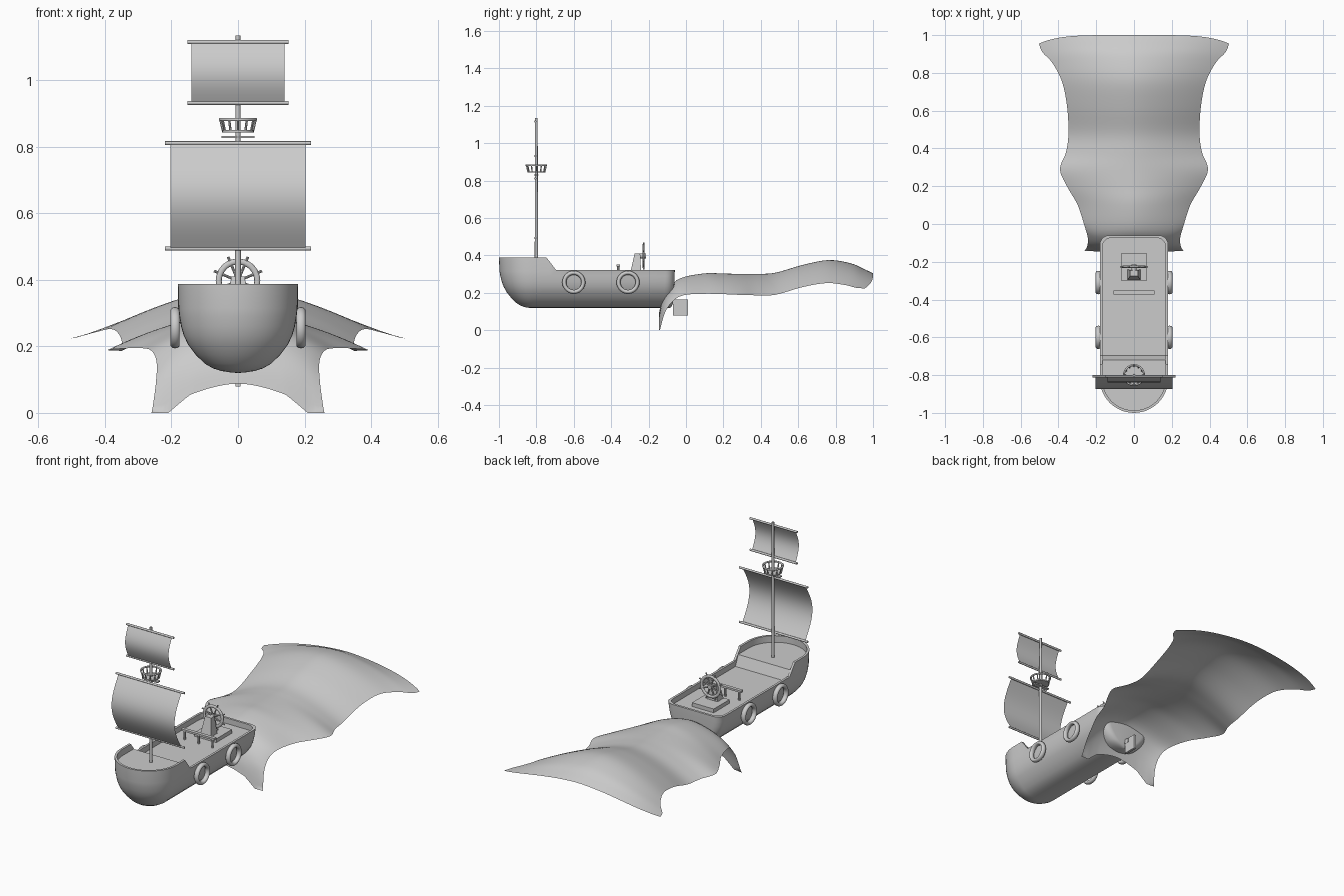
import bpy, bmesh, math
from mathutils import Vector

if "Cube" in bpy.data.objects:
    bpy.data.objects.remove(bpy.data.objects["Cube"])


def make(name, verts, faces, angle=40, mirror=False):
    me = bpy.data.meshes.new(name)
    me.from_pydata(verts, [], faces)
    bm = bmesh.new()
    bm.from_mesh(me)
    bmesh.ops.remove_doubles(bm, verts=bm.verts, dist=0.0003)
    bmesh.ops.recalc_face_normals(bm, faces=bm.faces)
    bm.to_mesh(me)
    bm.free()
    ob = bpy.data.objects.new(name, me)
    bpy.context.collection.objects.link(ob)
    if mirror:
        ob.modifiers.new("mirror", 'MIRROR')
    smooth(ob, angle)
    return ob


def smooth(ob, angle=40):
    bpy.ops.object.select_all(action='DESELECT')
    ob.select_set(True)
    bpy.context.view_layer.objects.active = ob
    bpy.ops.object.shade_smooth_by_angle(angle=math.radians(angle))


def grid(rows):
    n = len(rows[0])
    verts = [p for r in rows for p in r]
    faces = [(i*n+j, i*n+j+1, (i+1)*n+j+1, (i+1)*n+j)
             for i in range(len(rows)-1) for j in range(n-1)]
    return verts, faces


def rod(name, a, b, r, sides=12, r2=None):
    a, b = Vector(a), Vector(b)
    bpy.ops.mesh.primitive_cone_add(vertices=sides, radius1=r, radius2=r if r2 is None else r2,
                                    depth=(b-a).length, location=(a+b)/2)
    ob = bpy.context.object
    ob.name = name
    ob.rotation_euler = (b-a).to_track_quat('Z', 'Y').to_euler()
    smooth(ob)
    return ob


def ring(name, loc, R, r, rot=(0, 0, 0), scale=(1, 1, 1), seg=36):
    bpy.ops.mesh.primitive_torus_add(location=loc, rotation=rot, major_radius=R, minor_radius=r,
                                     major_segments=seg, minor_segments=10)
    ob = bpy.context.object
    ob.name = name
    ob.scale = scale
    smooth(ob, 60)
    return ob


def box(name, lo, hi):
    bpy.ops.mesh.primitive_cube_add(size=1, location=[(a+b)/2 for a, b in zip(lo, hi)])
    ob = bpy.context.object
    ob.name = name
    ob.scale = [b-a for a, b in zip(lo, hi)]
    return ob


def step(y, y0, z0, y1, z1):
    t = min(1, max(0, (y-y0)/(y1-y0)))
    return z0+(z1-z0)*t


def catmull(pts, sub):
    out = []
    for i in range(len(pts)-1):
        p0, p1, p2, p3 = (pts[max(0, min(len(pts)-1, k))] for k in (i-1, i, i+1, i+2))
        for s in range(sub):
            t = s/sub
            out.append([0.5*(2*b+(c-a)*t+(2*a-5*b+4*c-d)*t*t+(3*b-a-3*c+d)*t**3)
                        for a, b, c, d in zip(p0, p1, p2, p3)])
    return out+[list(pts[-1])]


# Hull levels: height, half width, bow y, stern y
levels = catmull([(0.12, 0.0, -0.84, -0.085), (0.126, 0.05, -0.87, -0.078), (0.148, 0.10, -0.91, -0.07),
                  (0.205, 0.15, -0.96, -0.065), (0.26, 0.171, -0.985, -0.062), (0.315, 0.179, -0.997, -0.06)], 2)


def outline(w, bow, stern):
    pts = []
    for k in range(13):
        a = math.pi/2*k/12
        pts.append((w*math.sin(a), -0.82+(bow+0.82)*math.cos(a)))
    pts += [(w, y) for y in (-0.77, -0.745, -0.72, -0.695, -0.5, -0.3)]
    r = min(0.05, w)
    for k in range(7):
        a = math.pi/2*k/6
        pts.append((w-r+r*math.cos(a), stern-0.05+0.05*math.sin(a)))
    return pts+[(0, stern)]


def rail(y): return step(y, -0.745, 0.388, -0.695, 0.322)
def deck(y): return step(y, -0.72, 0.35, -0.695, 0.29)


rows = [[(x, y, l[0]) for x, y in outline(*l[1:])] for l in levels]
rows.append([(x, y, rail(y)) for x, y in outline(0.181, -1.0, -0.06)])
inner = outline(0.168, -0.987, -0.073)
rows.append([(x, y, rail(y)) for x, y in inner])
rows.append([(x, y, deck(y)) for x, y in inner])
rows.append([(0, y, deck(y)) for x, y in inner])
make("hull", *grid(rows), mirror=True)

# Rudder
box("rudder", (-0.007, -0.07, 0.08), (0.007, 0.01, 0.165))
box("rudder_post", (-0.008, -0.09, 0.14), (0.008, -0.04, 0.165))

# Fender rings on both sides
for sx in (-1, 1):
    for y in (-0.6, -0.31):
        ring("fender_ring", (sx*0.189, y, 0.256), 0.051, 0.011, (0, math.pi/2, 0), (1, 1, 1.3))

# Mast, yards and sails
Y = -0.8
rod("mast", (0, Y, 0.34), (0, Y, 1.135), 0.009, r2=0.007)
for z, h in ((0.494, 0.22), (0.811, 0.22), (0.932, 0.152), (1.115, 0.152)):
    rod("yard", (-h, Y-0.006, z), (h, Y-0.006, z), 0.006)
for name, z0, z1, h, bulge in (("main_sail", 0.494, 0.811, 0.203, 0.065),
                               ("top_sail", 0.932, 1.115, 0.14, 0.03)):
    prof = [(Y-0.008-bulge*math.sin(math.pi*k/16), z0+(z1-z0)*k/16) for k in range(17)]
    make(name, *grid([[(x, y, z) for y, z in prof] for x in (-h, h)]))

# Lookout basket
ring("lookout_rim", (0, Y, 0.882), 0.053, 0.005)
rod("lookout_floor", (0, Y, 0.843), (0, Y, 0.850), 0.048, 24)
box("lookout_support", (-0.05, Y-0.012, 0.826), (0.05, Y+0.012, 0.833))
for k in range(12):
    c, s = math.cos(math.tau*k/12), math.sin(math.tau*k/12)
    rod("lookout_post", (0.045*c, Y+0.045*s, 0.848), (0.053*c, Y+0.053*s, 0.882), 0.0035, 6)

# Steering wheel on its pedestal
box("wheel_platform", (-0.07, -0.30, 0.288), (0.07, -0.155, 0.312))
ped = [[(sx*w, y, z) for sx, y in ((-1, a), (1, a), (1, b), (-1, b), (-1, a))]
       for w, a, b, z in ((0.035, -0.297, -0.24, 0.31), (0.02, -0.275, -0.245, 0.41), (0, -0.26, -0.26, 0.41))]
make("wheel_pedestal", *grid(ped), angle=20)
C = Vector((0, -0.227, 0.397))
ring("wheel_rim", C, 0.058, 0.009, (math.pi/2, 0, 0), (1, 1, 0.7))
rod("wheel_axle", C+Vector((0, -0.03, 0)), C+Vector((0, 0.012, 0)), 0.013)
for k in range(8):
    a = math.tau*(k+0.5)/8
    d = Vector((math.cos(a), 0, math.sin(a)))
    rod("wheel_spoke", C, C+d*0.078, 0.004, 8)

# Deck rail in front of the wheel
box("deck_rail", (-0.108, -0.372, 0.340), (0.108, -0.352, 0.351))
for x in (-0.09, 0, 0.09):
    rod("deck_rail_post", (x, -0.362, 0.285), (x, -0.362, 0.342), 0.006, 8)

# Trailing cloth: centre y, centre z, edge half width, edge y, edge z
cloth = catmull([(-0.145, 0.088, 0.262, -0.143, -0.005), (-0.13, 0.15, 0.247, -0.115, 0.09),
                 (-0.095, 0.22, 0.245, -0.07, 0.155), (-0.03, 0.278, 0.262, -0.01, 0.188),
                 (0.10, 0.304, 0.298, 0.10, 0.195), (0.20, 0.303, 0.355, 0.20, 0.193),
                 (0.29, 0.301, 0.392, 0.29, 0.189), (0.38, 0.301, 0.36, 0.38, 0.187),
                 (0.48, 0.308, 0.347, 0.48, 0.19), (0.62, 0.348, 0.354, 0.62, 0.23),
                 (0.76, 0.375, 0.38, 0.75, 0.252), (0.88, 0.358, 0.43, 0.85, 0.242),
                 (0.95, 0.328, 0.485, 0.91, 0.227), (1.0, 0.305, 0.503, 0.955, 0.224)], 5)
rows = []
for i, (yc, zc, w, ye, ze) in enumerate(cloth):
    row = []
    for k in range(-20, 21):
        u = k/20
        f = abs(u)**1.7
        row.append((w*u, yc+(ye-yc)*abs(u)**5, zc+(ze-zc)*f))
    rows.append(row)
# The front hem flares down to two points
for r in range(6):
    for k, (x, y, z) in enumerate(rows[r]):
        u = abs(k-20)/20
        rows[r][k] = (x, y, max(0.0, z-0.03*(1-r/6)*max(0, 1-abs(u-0.85)/0.3)))
make("trailing_cloth", *grid(rows), angle=80)
